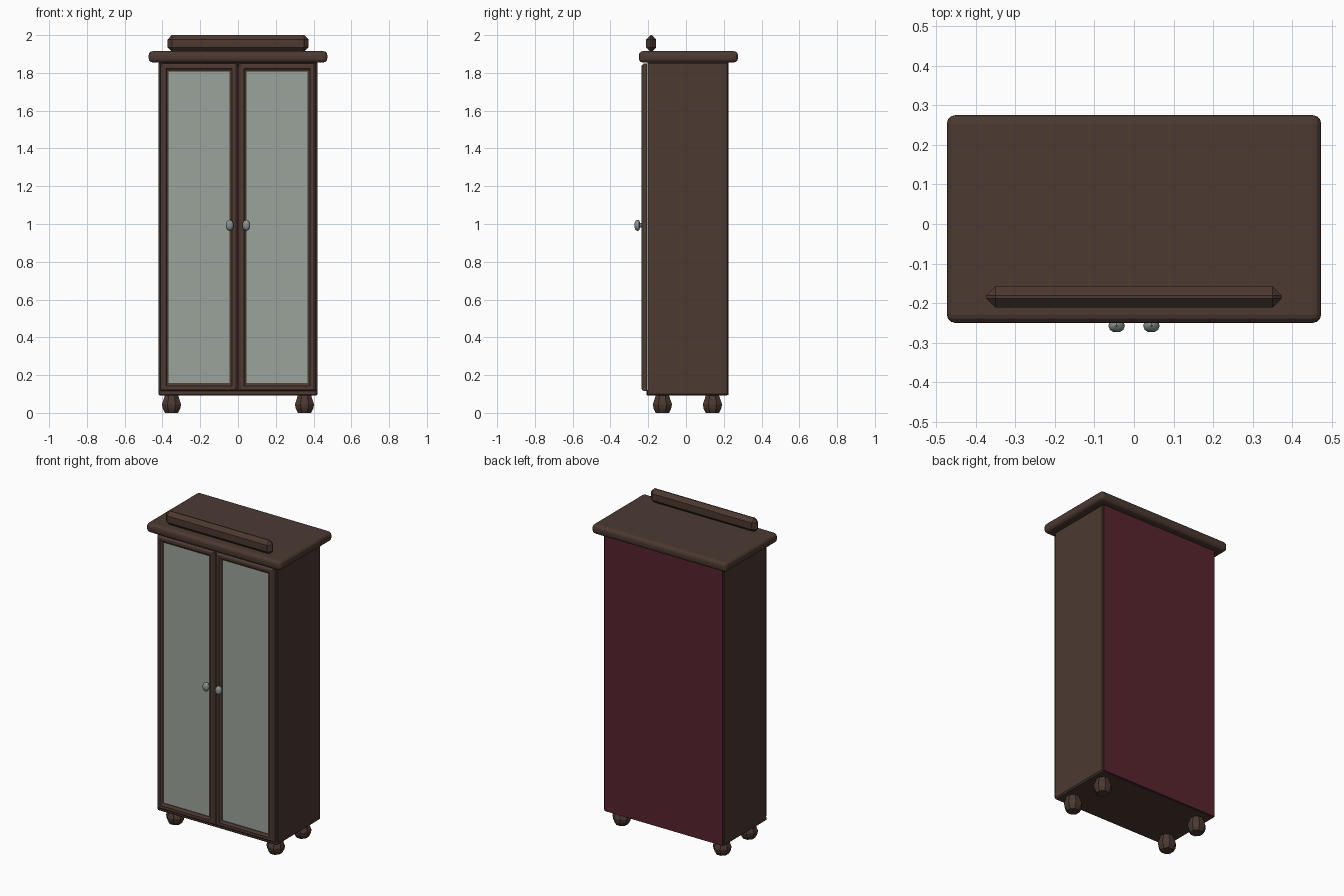
import bpy, bmesh, math
from mathutils import Matrix

if "Cube" in bpy.data.objects:
    bpy.data.objects.remove(bpy.data.objects["Cube"], do_unlink=True)


def material(name, rgb):
    m = bpy.data.materials.new(name)
    m.use_nodes = True
    m.diffuse_color = (*rgb, 1)
    bsdf = m.node_tree.nodes["Principled BSDF"]
    bsdf.inputs["Base Color"].default_value = (*rgb, 1)
    bsdf.inputs["Roughness"].default_value = 0.7
    return m


WOOD = material("dark_wood", (0.072, 0.041, 0.031))
RED = material("dark_red", (0.095, 0.018, 0.027))
GLASS = material("grey_green_glass", (0.33, 0.37, 0.335))
METAL = material("grey_metal", (0.25, 0.28, 0.28))


def finish(name, bm, mat, smooth=False):
    bmesh.ops.recalc_face_normals(bm, faces=bm.faces)
    me = bpy.data.meshes.new(name)
    bm.to_mesh(me)
    bm.free()
    me.materials.append(mat)
    ob = bpy.data.objects.new(name, me)
    bpy.context.collection.objects.link(ob)
    if smooth:
        bpy.context.view_layer.objects.active = ob
        ob.select_set(True)
        bpy.ops.object.shade_smooth_by_angle(angle=math.radians(40))
        ob.select_set(False)
    return ob


def box(name, x, y, z, mat=WOOD, bevel=0, segments=1):
    """Box from (low, high) ranges, with optional bevelled edges."""
    bm = bmesh.new()
    bmesh.ops.create_cube(bm, size=1)
    for v in bm.verts:
        v.co = [(a + b) / 2 + c * (b - a) for c, (a, b) in zip(v.co, (x, y, z))]
    if bevel:
        bmesh.ops.bevel(bm, geom=bm.edges[:], offset=bevel, segments=segments,
                        profile=0.5, affect='EDGES')
    return finish(name, bm, mat)


def lathe(name, profile, sides, matrix, mat, smooth=False):
    """Closed turned shape from (radius, height) pairs."""
    bm = bmesh.new()
    rings = [[bm.verts.new((r * math.cos(math.tau * (i + 0.5) / sides),
                            r * math.sin(math.tau * (i + 0.5) / sides), h))
              for i in range(sides)] for r, h in profile]
    for low, high in zip(rings, rings[1:]):
        for i in range(sides):
            j = (i + 1) % sides
            bm.faces.new((low[i], low[j], high[j], high[i]))
    bm.faces.new(rings[0])
    bm.faces.new(rings[-1])
    bm.transform(matrix)
    return finish(name, bm, mat, smooth)


def door_frame(name, x, z, profile):
    """Mitred rectangular frame; profile is (inset, y) pairs."""
    bm = bmesh.new()
    loops = []
    for d, y in profile:
        a, b, c, e = x[0] + d, x[1] - d, z[0] + d, z[1] - d
        loops.append([bm.verts.new(p) for p in
                      ((a, y, c), (b, y, c), (b, y, e), (a, y, e))])
    for p, q in zip(loops, loops[1:] + loops[:1]):
        for i in range(4):
            j = (i + 1) % 4
            bm.faces.new((p[i], p[j], q[j], q[i]))
    return finish(name, bm, WOOD)


# Carcass
box("base_board", (-0.42, 0.42), (-0.21, 0.222), (0.092, 0.122), bevel=0.006)
box("carcass_top", (-0.40, 0.40), (-0.205, 0.215), (1.83, 1.86))
box("back_panel", (-0.415, 0.415), (0.212, 0.226), (0.095, 1.856), RED)
for s, side in ((1, "left"), (-1, "right")):
    box(side + "_side_panel", sorted((s * 0.395, s * 0.422)), (-0.205, 0.222),
        (0.095, 1.856), bevel=0.005)

# Cornice slab and top rail
box("cornice", (-0.473, 0.473), (-0.25, 0.275), (1.855, 1.915), bevel=0.022, segments=3)
box("top_rail", (-0.373, 0.373), (-0.211, -0.158), (1.912, 2.0), bevel=0.023)

# Doors with moulded frames, glass panes and knobs
knob = [(0.009, -0.004), (0.009, 0.008), (0.02, 0.013), (0.023, 0.022),
        (0.019, 0.032), (0.009, 0.038)]
moulding = [(0, -0.206), (0, -0.222), (0.006, -0.231), (0.012, -0.235),
            (0.028, -0.235), (0.033, -0.229), (0.042, -0.225), (0.042, -0.206)]
for s, side in ((1, "left"), (-1, "right")):
    span = sorted((s * 0.003, s * 0.410))
    door_frame(side + "_door_frame", span, (0.115, 1.85), moulding)
    box(side + "_door_glass", sorted((s * 0.035, s * 0.375)), (-0.221, -0.211),
        (0.145, 1.815), GLASS)
    place = (Matrix.Translation((s * 0.044, -0.235, 0.993))
             @ Matrix.Diagonal((0.95, 1, 1.3, 1)) @ Matrix.Rotation(math.pi / 2, 4, 'X'))
    lathe(side + "_door_knob", knob, 10, place, METAL, True)

# Feet
foot = [(0.038, 0), (0.05, 0.022), (0.055, 0.045), (0.044, 0.075), (0.036, 0.1)]
for x, side in ((0.352, "left"), (-0.352, "right")):
    for y, end in ((-0.125, "front"), (0.14, "back")):
        lathe(f"{end}_{side}_foot", foot, 8, Matrix.Translation((x, y, 0)), WOOD)
